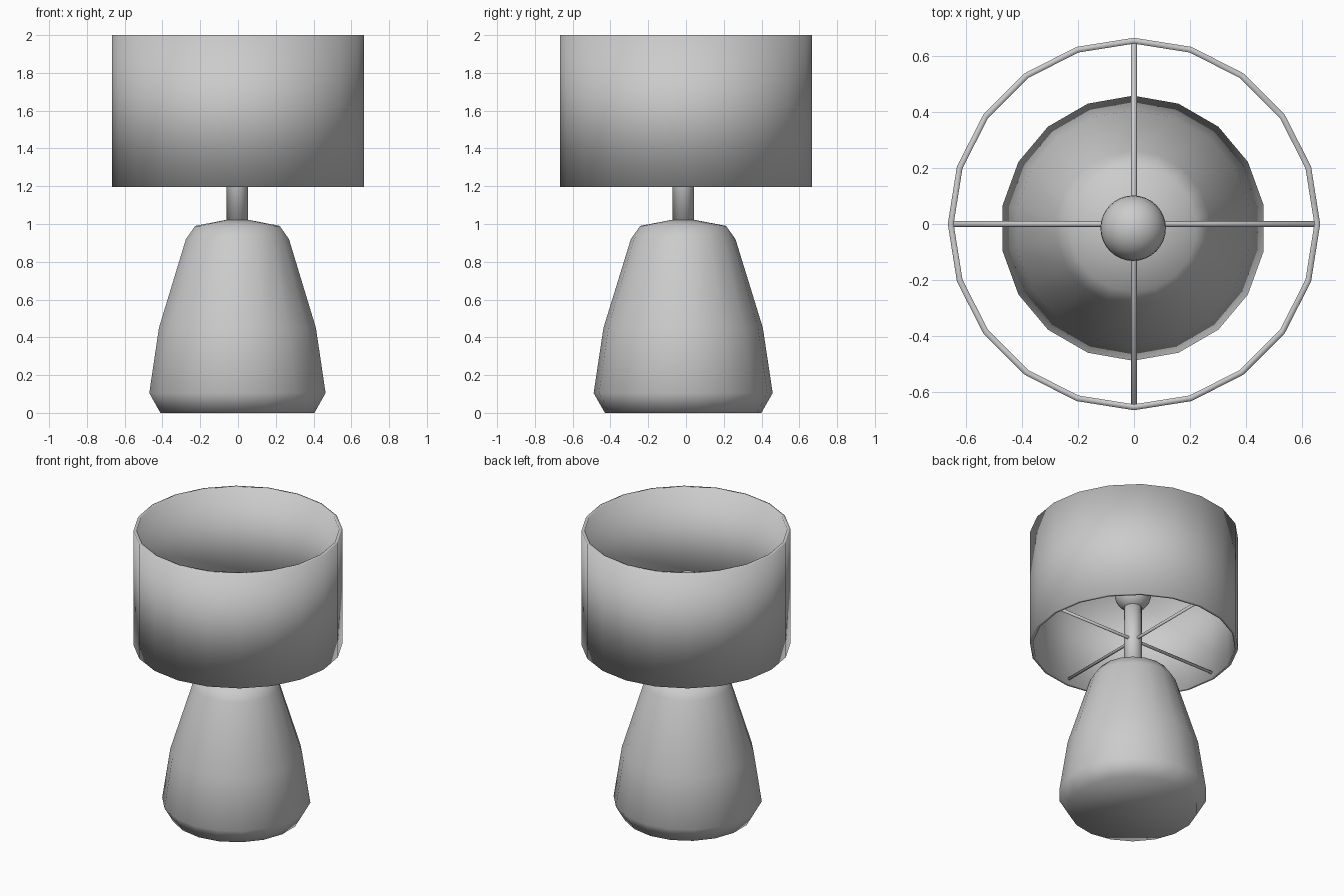
import bpy, bmesh, math
from mathutils import Matrix

if "Cube" in bpy.data.objects:
    bpy.data.objects.remove(bpy.data.objects["Cube"])

CX, CY = -0.003, -0.015   # base, stem and bulb sit slightly off the shade axis


def lathe(name, profile, sides, start=0.0, loc=(0, 0, 0), closed=False):
    """Revolve (radius, z) points about z; open profiles get end caps."""
    bm = bmesh.new()
    rings = [[bm.verts.new((r * math.cos(start + 2 * math.pi * i / sides),
                            r * math.sin(start + 2 * math.pi * i / sides), z))
              for i in range(sides)] for r, z in profile]
    pairs = list(zip(rings, rings[1:]))
    if closed:
        pairs.append((rings[-1], rings[0]))
    else:
        bm.faces.new(rings[0][::-1])
        bm.faces.new(rings[-1])
    for a, b in pairs:
        for i in range(sides):
            j = (i + 1) % sides
            bm.faces.new((a[i], a[j], b[j], b[i]))
    return finish(name, bm, loc)


def finish(name, bm, loc=(0, 0, 0)):
    bmesh.ops.recalc_face_normals(bm, faces=bm.faces)
    for f in bm.faces:
        f.smooth = True
    me = bpy.data.meshes.new(name)
    bm.to_mesh(me)
    bm.free()
    ob = bpy.data.objects.new(name, me)
    ob.location = loc
    bpy.context.collection.objects.link(ob)
    return ob


# Tapered base, 18 sides with a corner on the y axis
lathe("lamp_base",
      [(0.414, 0), (0.474, 0.105), (0.422, 0.45), (0.277, 0.92),
       (0.227, 0.99), (0.06, 1.022)],
      18, math.pi / 2, (CX, CY, 0))

# Stem
lathe("stem", [(0.057, 0.98), (0.057, 1.53)], 24, 0, (CX, CY, 0))

# Bulb
bm = bmesh.new()
bmesh.ops.create_uvsphere(bm, u_segments=32, v_segments=16, radius=0.117)
finish("bulb", bm, (CX, CY, 1.58))

# Open drum shade with a thin wall
lathe("shade", [(0.666, 1.195), (0.666, 2.0), (0.645, 2.0), (0.645, 1.195)],
      20, 0, closed=True)

# Crossed support rods
for name, axis in (("support_rod_x", 'Y'), ("support_rod_y", 'X')):
    bm = bmesh.new()
    bmesh.ops.create_cone(bm, cap_ends=True, segments=12, radius1=0.01,
                          radius2=0.01, depth=1.3,
                          matrix=Matrix.Rotation(math.pi / 2, 4, axis))
    finish(name, bm, (0, 0, 1.235))
